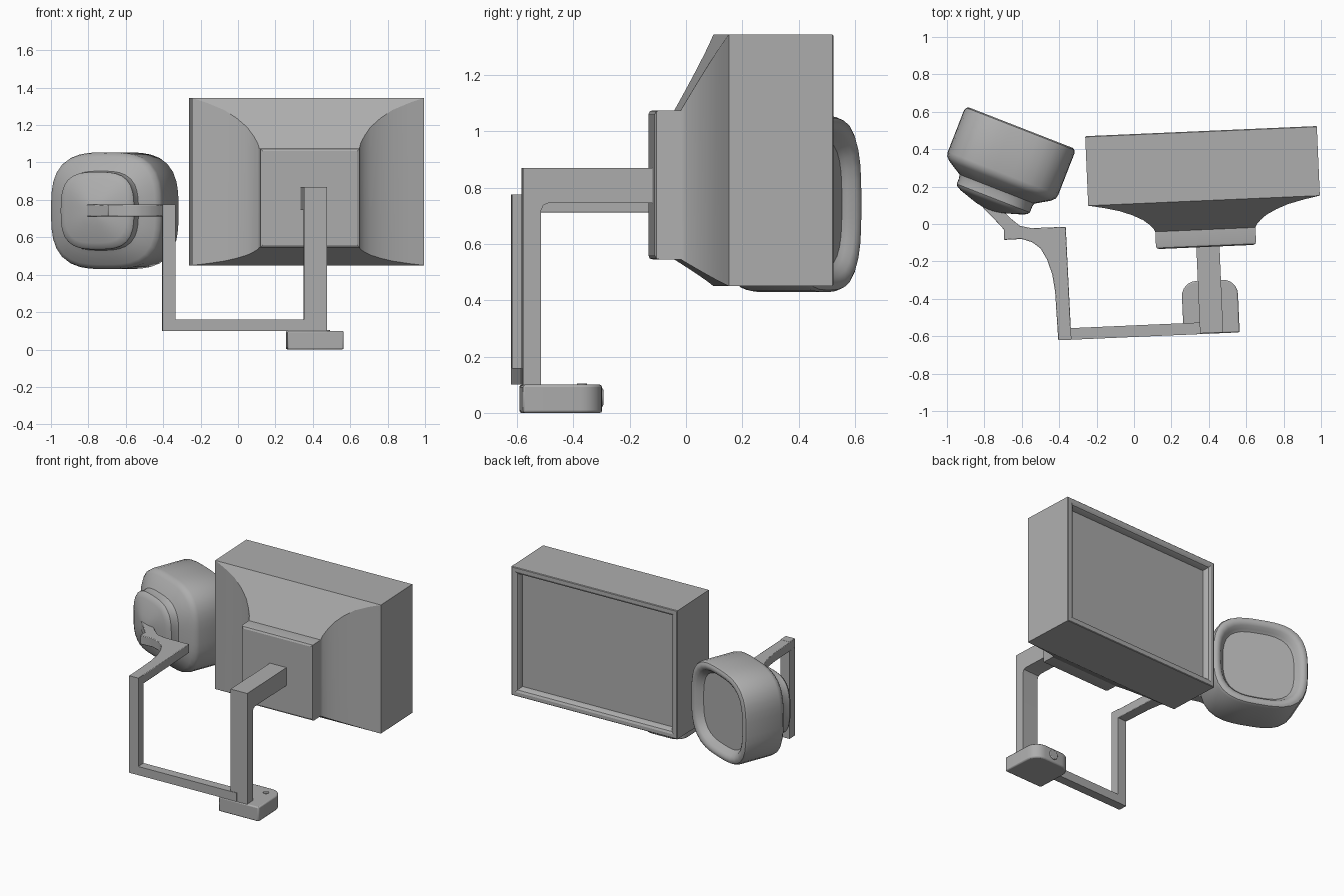
import bpy, bmesh, math
from mathutils import Vector

if "Cube" in bpy.data.objects:
    bpy.data.objects.remove(bpy.data.objects["Cube"], do_unlink=True)

grey = bpy.data.materials.new("Mid grey")
grey.use_nodes = True
COLOUR = (0.42, 0.42, 0.42, 1)
grey.diffuse_color = COLOUR
grey.node_tree.nodes["Principled BSDF"].inputs["Base Color"].default_value = COLOUR

YAW = math.radians(2.5)


def loft(name, rings, loc=(0, 0, 0), yaw=0, bevel=0, angle=30):
    """Skin a list of matching point rings and cap both ends."""
    bm = bmesh.new()
    loops = [[bm.verts.new(p) for p in ring] for ring in rings]
    n = len(loops[0])
    for a, b in zip(loops, loops[1:]):
        for i in range(n):
            j = (i + 1) % n
            bm.faces.new((a[i], a[j], b[j], b[i]))
    bm.faces.new(loops[0])
    bm.faces.new(loops[-1])
    bmesh.ops.recalc_face_normals(bm, faces=bm.faces)
    mesh = bpy.data.meshes.new(name)
    bm.to_mesh(mesh)
    bm.free()
    obj = bpy.data.objects.new(name, mesh)
    bpy.context.collection.objects.link(obj)
    mesh.materials.append(grey)
    obj.location = loc
    obj.rotation_euler.z = yaw
    if bevel:
        mod = obj.modifiers.new("Bevel", "BEVEL")
        mod.width = bevel
        mod.segments = 2
        mod.limit_method = "ANGLE"
    bpy.ops.object.select_all(action="DESELECT")
    obj.select_set(True)
    bpy.context.view_layer.objects.active = obj
    bpy.ops.object.shade_smooth_by_angle(angle=math.radians(angle))
    return obj


def prism(name, outline, lo, hi, axis="z", **kw):
    """Extrude a flat outline along z (points are x, y) or x (points are y, z)."""
    def place(p, h):
        return (p[0], p[1], h) if axis == "z" else (h, p[0], p[1])
    return loft(name, [[place(p, h) for p in outline] for h in (lo, hi)], **kw)


def rect_ring(y, half, low, high):
    return [(-half, y, low), (half, y, low), (half, y, high), (-half, y, high)]


def disc(r, n=20):
    return [(r * math.cos(math.tau * i / n), r * math.sin(math.tau * i / n)) for i in range(n)]


# Large housing: mounting block, flared shell, box and recessed glass
rings = [rect_ring(-0.123, 0.252, 0.56, 1.06),
         rect_ring(-0.117, 0.264, 0.548, 1.072),
         rect_ring(-0.105, 0.268, 0.545, 1.075)]
flare = [(1, 0.268), (0.9, 0.275), (0.75, 0.297), (0.58, 0.33), (0.4, 0.385),
         (0.24, 0.45), (0.1, 0.54), (0, 0.62)]
for t, half in flare:
    rings.append(rect_ring(0.125 - 0.155 * t, half, 0.45 + 0.095 * t, 1.345 - 0.27 * t))
for y, inset in [(0.493, 0), (0.497, 0.004), (0.497, 0.028), (0.49, 0.042),
                 (0.475, 0.05), (0.45, 0.054)]:
    rings.append(rect_ring(y, 0.62 - inset, 0.45 + inset, 1.345 - inset))
loft("large_mirror_housing", rings, loc=(0.38, 0, 0), yaw=YAW, angle=25)


# Small housing: rounded-square rings along its own axis
def round_ring(depth, r, n=40, power=3.1):
    pts = []
    for i in range(n):
        c, s = math.cos(math.tau * i / n), math.sin(math.tau * i / n)
        k = r / (abs(c) ** power + abs(s) ** power) ** (1 / power)
        pts.append((k * c, -depth, 0.985 * k * s))
    return pts


small_profile = [(0.05, 0.235), (0.035, 0.248), (0.012, 0.262), (0, 0.28),
                 (0, 0.297), (0.007, 0.31), (0.022, 0.317), (0.262, 0.317),
                 (0.285, 0.312), (0.305, 0.292), (0.34, 0.235), (0.352, 0.215),
                 (0.37, 0.21), (0.405, 0.21), (0.418, 0.2), (0.43, 0.175),
                 (0.46, 0.08), (0.474, 0.012)]
loft("small_mirror_housing", [round_ring(d, r) for d, r in small_profile],
     loc=(-0.605, 0.515, 0.742), yaw=math.radians(-21.3), angle=35)

# Main bracket: upright with a horizontal arm to the large housing
main_profile = [(0, 0.05), (0, 0.87), (0.475, 0.87), (0.475, 0.745), (0.09, 0.745),
                (0.073, 0.738), (0.065, 0.72), (0.065, 0.05)]
prism("main_bracket", main_profile, -0.062, 0.062, axis="x",
      loc=(0.415, -0.582, 0), yaw=YAW)

# Clamp base with rounded back corners
base = [(-0.15, 0), (0.15, 0)]
for side, start in ((1, 0), (-1, 90)):
    for i in range(7):
        a = math.radians(start + 15 * i)
        base.append((side * 0.07 + 0.08 * math.cos(a), 0.205 + 0.08 * math.sin(a)))
prism("clamp_base", base, 0, 0.1, loc=(0.415, -0.586, 0), yaw=YAW, bevel=0.008)
prism("top_button", disc(0.018), 0.09, 0.104, loc=(0.475, -0.37, 0))
knob = [(y, x) for x, y in disc(0.033)]
loft("back_knob", [[(x, y, z) for x, z in knob] for y in (-0.02, 0.008)],
     loc=(0.405, -0.302, 0.055), yaw=YAW, bevel=0.005)

# Lower bar and side post
prism("lower_bar", [(-0.4, -0.031), (0.4, -0.031), (0.4, 0.031), (-0.4, 0.031)],
      0.1, 0.16, loc=(0.0, -0.573, 0), yaw=YAW)
prism("side_post", [(-0.034, -0.031), (0.034, -0.031), (0.034, 0.031), (-0.034, 0.031)],
      0.1, 0.775, loc=(-0.37, -0.589, 0), yaw=YAW)

# Curved upper arm reaching the small housing
arm = [(-0.405, -0.62), (-0.335, -0.617), (-0.365, -0.015), (-0.55, -0.022),
       (-0.61, -0.01), (-0.66, 0.03), (-0.7, 0.07), (-0.78, 0.13), (-0.81, 0.09),
       (-0.76, 0.04), (-0.695, -0.03), (-0.695, -0.085), (-0.6, -0.08),
       (-0.545, -0.097), (-0.5, -0.13), (-0.465, -0.19), (-0.437, -0.27), (-0.422, -0.36)]
prism("upper_arm", arm, 0.712, 0.774, bevel=0.004)
